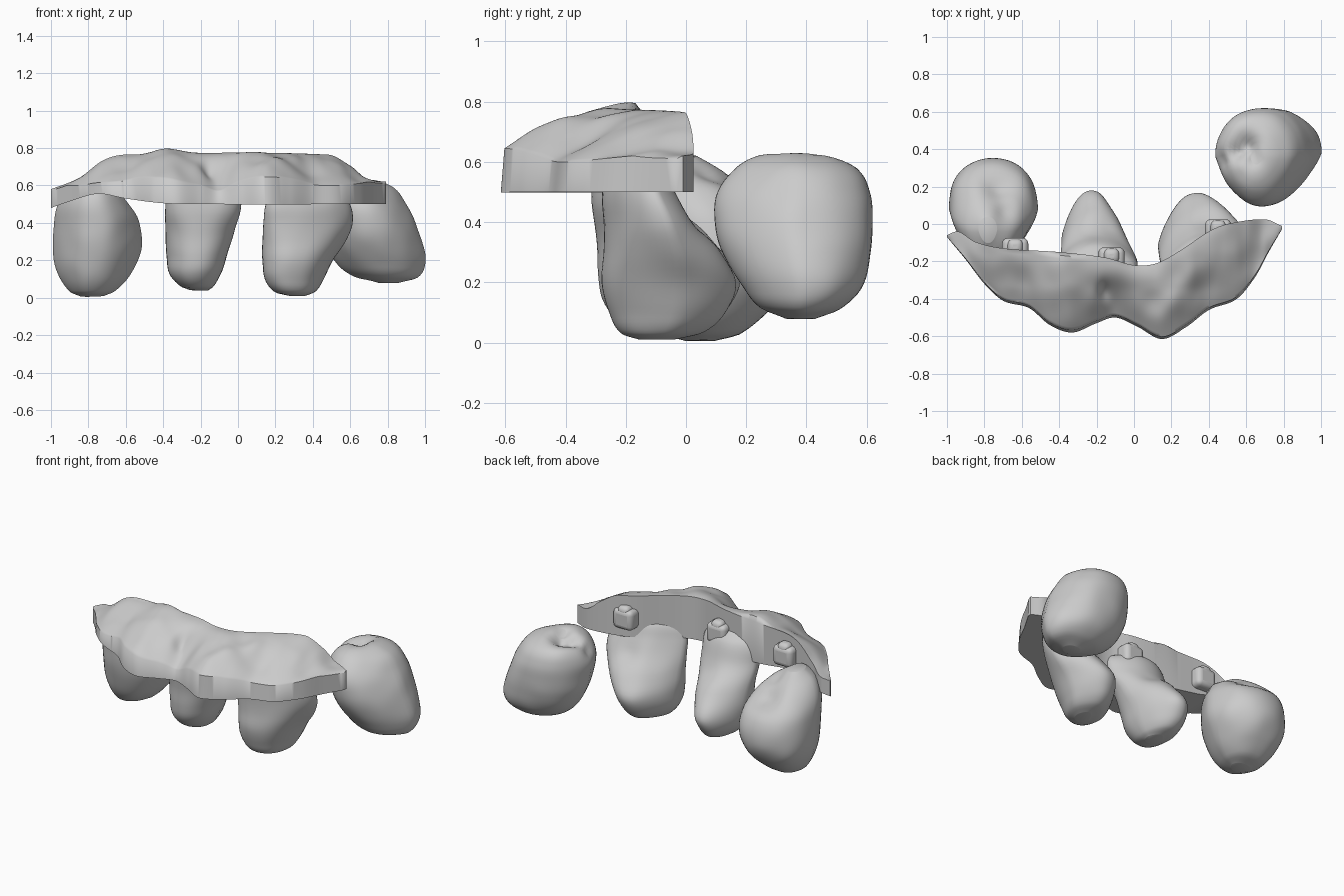
import bpy, bmesh, math
from mathutils import Vector, noise


def curve(pts, x):
    """Smooth lookup of y at x through a few (x, y) points."""
    if x <= pts[0][0]:
        return pts[0][1]
    for i in range(len(pts) - 1):
        (x0, y0), (x1, y1) = pts[i], pts[i + 1]
        if x <= x1:
            def slope(j):
                a, b = pts[max(j - 1, 0)], pts[min(j + 1, len(pts) - 1)]
                return (b[1] - a[1]) / (b[0] - a[0])
            h, t = x1 - x0, (x - x0) / (x1 - x0)
            return ((2*t**3 - 3*t*t + 1) * y0 + (t**3 - 2*t*t + t) * h * slope(i)
                    + (3*t*t - 2*t**3) * y1 + (t**3 - t*t) * h * slope(i + 1))
    return pts[-1][1]


def loft(name, rings, angle=60):
    """Skin a list of closed rings and cap both ends."""
    bm = bmesh.new()
    rows = [[bm.verts.new(p) for p in r] for r in rings]
    n = len(rows[0])
    for a, b in zip(rows, rows[1:]):
        for i in range(n):
            j = (i + 1) % n
            bm.faces.new((a[i], a[j], b[j], b[i]))
    bm.faces.new(rows[0])
    bm.faces.new(rows[-1])
    bmesh.ops.recalc_face_normals(bm, faces=bm.faces)
    me = bpy.data.meshes.new(name)
    bm.to_mesh(me)
    bm.free()
    ob = bpy.data.objects.new(name, me)
    bpy.context.collection.objects.link(ob)
    bpy.context.view_layer.objects.active = ob
    ob.select_set(True)
    bpy.ops.object.shade_smooth_by_angle(angle=math.radians(angle))
    ob.select_set(False)
    return ob


def tooth(name, rows, taper=0.0, shear=0.0, dents=(), power=2.2, front=0.0):
    """Rows are (z, x0, x1, y0, y1); taper narrows the back, front the front."""
    z0, z1 = rows[0][0], rows[-1][0]
    cols = [[(r[0], r[k]) for r in rows] for k in range(1, 5)]
    rings, steps, seg = [], 40, 56
    for k in range(steps + 1):
        z = z0 + (z1 - z0) * (0.5 - 0.5 * math.cos(math.pi * k / steps))
        x0, x1, y0, y1 = [curve(c, z) for c in cols]
        cx, cy, rx, ry = (x0 + x1) / 2, (y0 + y1) / 2, (x1 - x0) / 2, (y1 - y0) / 2
        ring = []
        for i in range(seg):
            a = 2 * math.pi * i / seg
            c, s = math.cos(a), math.sin(a)
            u = math.copysign(abs(c) ** (2 / power), c)
            v = math.copysign(abs(s) ** (2 / power), s)
            u *= 1 - taper * max(0, v) - front * max(0, -v)
            x = cx + rx * u
            p = Vector((x, cy + ry * v + shear * (x - cx), z))
            p += 0.006 * noise.noise_vector(p * 7)
            # pressed-in grooves: (x, y, z, radius, depth)
            for dx, dy, dz, r, d in dents:
                q = Vector((dx, dy, dz))
                w = math.exp(-((p - q).length / r) ** 2)
                p += (Vector((cx, cy, (z0 + z1) / 2)) - p).normalized() * d * w
            ring.append(p)
        rings.append(ring)
    return loft(name, rings, 70)


# Left canine
tooth("left_tooth", [
    (0.005, -0.84, -0.72, 0.00, 0.10), (0.03, -0.90, -0.66, -0.07, 0.18),
    (0.12, -0.96, -0.58, -0.14, 0.29), (0.25, -0.99, -0.52, -0.18, 0.35),
    (0.40, -0.985, -0.53, -0.20, 0.32), (0.50, -0.96, -0.58, -0.20, 0.23),
    (0.57, -0.91, -0.64, -0.17, 0.14), (0.62, -0.83, -0.73, -0.10, 0.04)],
    power=2.3, front=0.3,
    dents=[(-0.72, 0.20, 0.50, 0.10, 0.05), (-0.68, 0.08, 0.58, 0.07, 0.03)])

# Middle incisors, with a narrower rounded back
tooth("middle_left_tooth", [
    (0.04, -0.26, -0.16, -0.12, 0.00), (0.06, -0.31, -0.13, -0.20, 0.08),
    (0.13, -0.37, -0.09, -0.27, 0.15), (0.22, -0.38, -0.06, -0.29, 0.175),
    (0.35, -0.385, -0.02, -0.30, 0.08), (0.48, -0.39, 0.015, -0.31, -0.05),
    (0.60, -0.37, 0.00, -0.30, -0.11), (0.65, -0.28, -0.10, -0.25, -0.16)],
    taper=0.33, shear=-0.06, dents=[(-0.13, 0.0, 0.42, 0.08, 0.02)])
tooth("middle_right_tooth", [
    (0.01, 0.27, 0.36, -0.15, -0.03), (0.03, 0.20, 0.41, -0.21, 0.05),
    (0.10, 0.145, 0.46, -0.25, 0.13), (0.20, 0.13, 0.51, -0.275, 0.165),
    (0.30, 0.13, 0.575, -0.265, 0.11), (0.40, 0.135, 0.61, -0.26, 0.03),
    (0.50, 0.15, 0.60, -0.26, -0.04), (0.58, 0.20, 0.54, -0.24, -0.08),
    (0.62, 0.30, 0.46, -0.19, -0.12)],
    taper=0.33, shear=0.24, dents=[(0.42, 0.03, 0.42, 0.08, 0.02)])

# Right premolar, leaning, with a grooved top
tooth("right_tooth", [
    (0.08, 0.75, 0.86, 0.33, 0.43), (0.11, 0.63, 0.96, 0.25, 0.51),
    (0.18, 0.53, 1.00, 0.19, 0.58), (0.30, 0.46, 0.985, 0.12, 0.615),
    (0.40, 0.44, 0.95, 0.095, 0.62), (0.50, 0.44, 0.90, 0.105, 0.61),
    (0.58, 0.48, 0.84, 0.165, 0.57), (0.62, 0.55, 0.76, 0.24, 0.48),
    (0.635, 0.62, 0.69, 0.32, 0.40)],
    power=2.2, front=0.3, dents=[(0.60, 0.43, 0.63, 0.06, 0.07), (0.54, 0.38, 0.60, 0.05, 0.05),
                                 (0.64, 0.35, 0.63, 0.04, 0.04), (0.47, 0.34, 0.54, 0.05, 0.03)])

# Gum strip: back edge, scalloped front edge, top and bottom heights along x
back = [(-1, -0.06), (-0.94, -0.04), (-0.85, -0.095), (-0.7, -0.13), (-0.4, -0.15),
        (-0.15, -0.18), (0, -0.22), (0.12, -0.21), (0.25, -0.14), (0.4, -0.04),
        (0.5, 0), (0.7, 0.025), (0.79, -0.01)]
front = [(-1, -0.07), (-0.9, -0.19), (-0.8, -0.32), (-0.7, -0.41), (-0.56, -0.45),
         (-0.45, -0.54), (-0.33, -0.58), (-0.2, -0.53), (-0.1, -0.5), (0.02, -0.55),
         (0.15, -0.615), (0.28, -0.55), (0.4, -0.46), (0.55, -0.4), (0.65, -0.28),
         (0.72, -0.15), (0.79, -0.03)]
top = [(-1, 0.58), (-0.85, 0.64), (-0.72, 0.735), (-0.6, 0.765), (0.48, 0.765),
       (0.6, 0.705), (0.69, 0.635), (0.79, 0.62)]
bottom = [(-1, 0.48), (-0.9, 0.515), (-0.75, 0.555), (-0.6, 0.53), (-0.4, 0.505),
          (-0.2, 0.5), (0.79, 0.5)]
columns, N, T = [], 150, 24
for k in range(N + 1):
    x = -1 + 1.79 * k / N
    yb, yf, zt, zb = (curve(c, x) for c in (back, front, top, bottom))
    zf = min(zt - 0.01, 0.62 + 0.02 * math.sin(x * 9))
    edge = min(1, (yb - yf) / 0.3)
    ring = [Vector((x, yb, zb)), Vector((x, yb, zt))]
    for i in range(1, T + 1):
        t = i / T
        y = yb + (yf + 0.012 * edge - yb) * t
        z = zf + (zt - zf) * (1 - t ** 1.7)
        # root ridges, hollows between them and fine roughness
        for rx, ry, w, h in ((-0.38, -0.25, 0.10, 0.035), (-0.36, -0.45, 0.08, 0.015),
                             (0.15, -0.45, 0.09, 0.02), (-0.1, -0.42, 0.08, -0.05),
                             (0.38, -0.32, 0.07, -0.03), (-0.62, -0.30, 0.08, -0.03),
                             (-0.16, -0.36, 0.035, -0.03), (0.3, -0.28, 0.05, 0.01)):
            z += h * math.exp(-((x - rx) / w) ** 2 - ((y - ry) / (1.5 * w)) ** 2)
        z += 0.022 * edge * math.sin(math.pi * t) * noise.noise(Vector((x * 9, y * 6, 3)))
        ring.append(Vector((x, y, max(z, zb + 0.06))))
    ring.append(Vector((x, yf, zb)))
    columns.append(ring)
loft("gum_strip", columns, 50)


# Small rounded knobs on the back wall of the gum
def knob(name, x, y, z, sx, sy, sz):
    bpy.ops.mesh.primitive_cube_add(size=1, location=(x, y, z))
    ob = bpy.context.object
    ob.name = name
    ob.scale = (sx, sy, sz)
    bpy.ops.object.transform_apply(location=False, rotation=False, scale=True)
    mod = ob.modifiers.new("round", 'BEVEL')
    mod.width, mod.segments = 0.03, 4
    bpy.ops.object.shade_smooth_by_angle(angle=math.radians(50))


for label, x, y, z, w in (("left", -0.635, -0.13, 0.63, 0.14),
                          ("middle", -0.12, -0.18, 0.62, 0.14),
                          ("right", 0.45, -0.03, 0.62, 0.14)):
    knob(label + "_knob", x, y, z, w, 0.11, 0.13)
    knob(label + "_knob_cap", x, y + 0.01, z + 0.045, w * 0.6, 0.08, 0.08)
